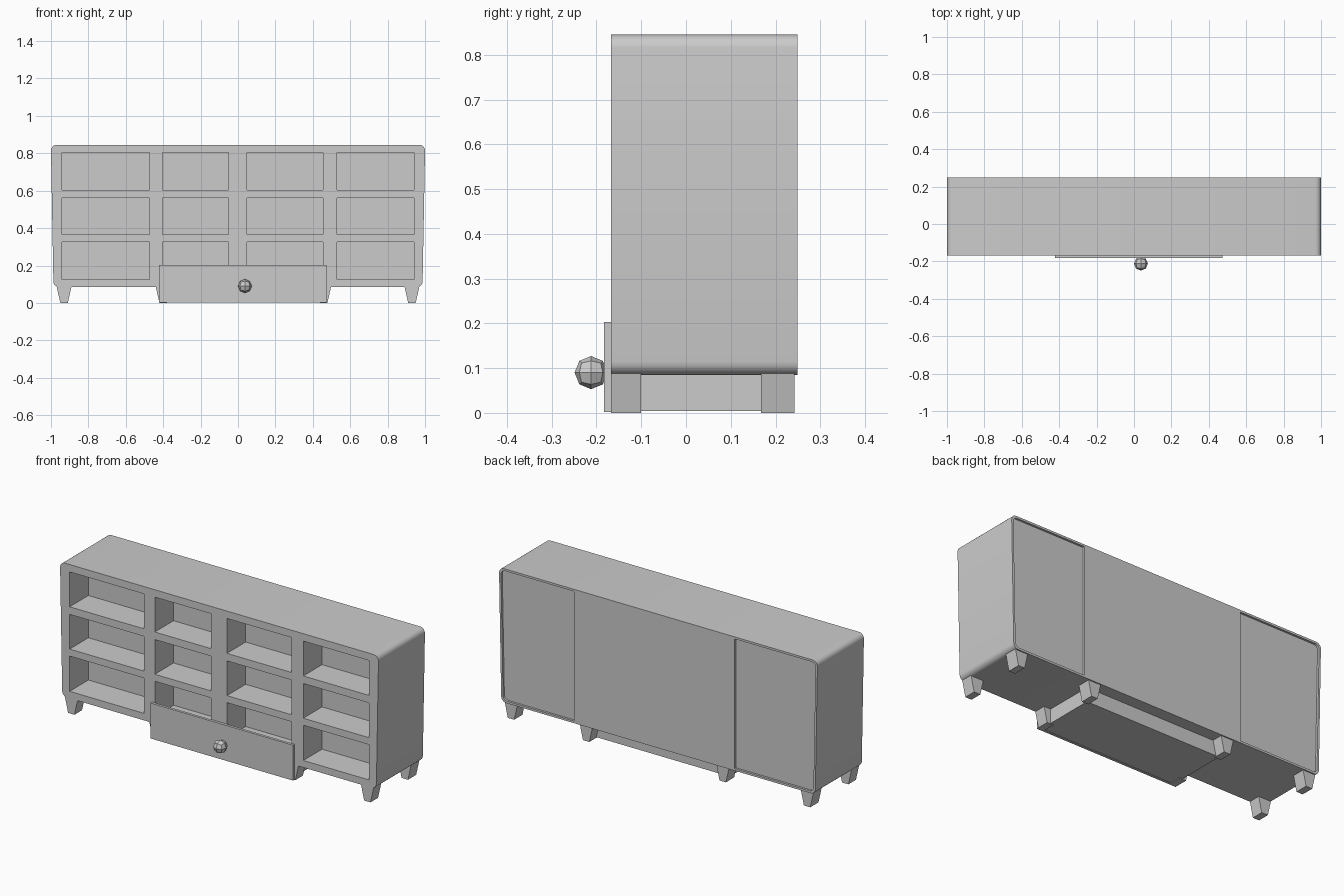
import bpy, bmesh, math
from mathutils import Vector

if "Cube" in bpy.data.objects:
    bpy.data.objects.remove(bpy.data.objects["Cube"])

grey = bpy.data.materials.new("plain_grey")
grey.use_nodes = True
colour = (0.6, 0.6, 0.6, 1)
grey.diffuse_color = colour
grey.node_tree.nodes["Principled BSDF"].inputs["Base Color"].default_value = colour


def make_object(name, bm):
    bmesh.ops.recalc_face_normals(bm, faces=bm.faces)
    mesh = bpy.data.meshes.new(name)
    bm.to_mesh(mesh)
    bm.free()
    mesh.materials.append(grey)
    obj = bpy.data.objects.new(name, mesh)
    bpy.context.collection.objects.link(obj)
    return obj


def add_prism(bm, outline, y0, y1):
    """Extrude an x-z outline from y0 to y1."""
    face = bm.faces.new([bm.verts.new((x, y0, z)) for x, z in outline])
    grown = bmesh.ops.extrude_face_region(bm, geom=[face])["geom"]
    verts = [v for v in grown if isinstance(v, bmesh.types.BMVert)]
    bmesh.ops.translate(bm, verts=verts, vec=(0, y1 - y0, 0))


def rect(x0, x1, z0, z1):
    return [(x0, z0), (x1, z0), (x1, z1), (x0, z1)]


def shell_outline(inset, radius, steps=5):
    """Rounded outline, slightly narrower at the foot."""
    low, high = 0.085 + inset, 0.845 - inset
    corners = [(0.987, low, -1, -1), (1.0, high, 1, 1)]
    right = []
    for half, z, sign, _ in corners:
        cx, cz = half - inset - radius, z - sign * radius
        start = -math.pi / 2 if sign < 0 else 0
        for i in range(steps + 1):
            a = start + i * math.pi / 2 / steps
            right.append((cx + radius * math.cos(a), cz + radius * math.sin(a)))
    return right + [(-x, z) for x, z in reversed(right)]


# Cabinet body with open cubbies and recessed back panels
FRONT, BACK = -0.168, 0.249
bm = bmesh.new()
add_prism(bm, shell_outline(0, 0.03), FRONT, BACK)
body = make_object("cabinet_body", bm)

columns = [(-0.94, -0.473), (-0.405, -0.052), (0.048, 0.455), (0.528, 0.94)]
rows = [(0.125, 0.325), (0.365, 0.562), (0.605, 0.803)]
bm = bmesh.new()
for x0, x1 in columns:
    for z0, z1 in rows:
        add_prism(bm, rect(x0, x1, z0, z1), FRONT - 0.05, 0.0)
inner = shell_outline(0.012, 0.025)
low, high = min(p[1] for p in inner), max(p[1] for p in inner)
for side, seam in ((1, 0.53), (-1, 0.48)):
    edge = [(side * x, z) for x, z in inner if x > 0]
    add_prism(bm, edge + [(side * seam, high), (side * seam, low)],
              BACK - 0.012, BACK + 0.05)
cutter = make_object("opening_cutter", bm)
cutter.hide_render = True

cut = body.modifiers.new("openings", "BOOLEAN")
cut.operation = "DIFFERENCE"
cut.solver = "EXACT"
cut.object = cutter
bpy.ops.object.select_all(action="DESELECT")
bpy.context.view_layer.objects.active = body
body.select_set(True)
bpy.ops.object.modifier_apply(modifier=cut.name)
bpy.data.objects.remove(cutter)
bpy.ops.object.shade_smooth_by_angle(angle=math.radians(30))

# Tapered legs, outer and inner pairs
for label, x in (("outer_right", -0.93), ("inner_right", -0.4),
                 ("inner_left", 0.458), ("outer_left", 0.93)):
    for place, y0, y1 in (("front", FRONT, -0.1), ("back", 0.168, 0.242)):
        bm = bmesh.new()
        add_prism(bm, [(x - 0.02, 0), (x + 0.02, 0),
                       (x + 0.04, 0.088), (x - 0.04, 0.088)], y0, y1)
        make_object(f"{label}_{place}_leg", bm)

# Drawer: front plate and the box under the cabinet
bm = bmesh.new()
add_prism(bm, rect(-0.422, 0.474, 0.002, 0.203), -0.183, FRONT)
make_object("drawer_front", bm)
bm = bmesh.new()
add_prism(bm, rect(-0.4, 0.455, 0.004, 0.09), FRONT, 0.18)
make_object("drawer_box", bm)

# Faceted round knob
bm = bmesh.new()
bmesh.ops.create_cube(bm, size=1)
bmesh.ops.subdivide_edges(bm, edges=bm.edges, cuts=1, use_grid_fill=True)
for v in bm.verts:
    v.co = v.co.normalized() * 0.037
bmesh.ops.translate(bm, verts=bm.verts, vec=Vector((0.037, -0.212, 0.09)))
make_object("drawer_knob", bm)
